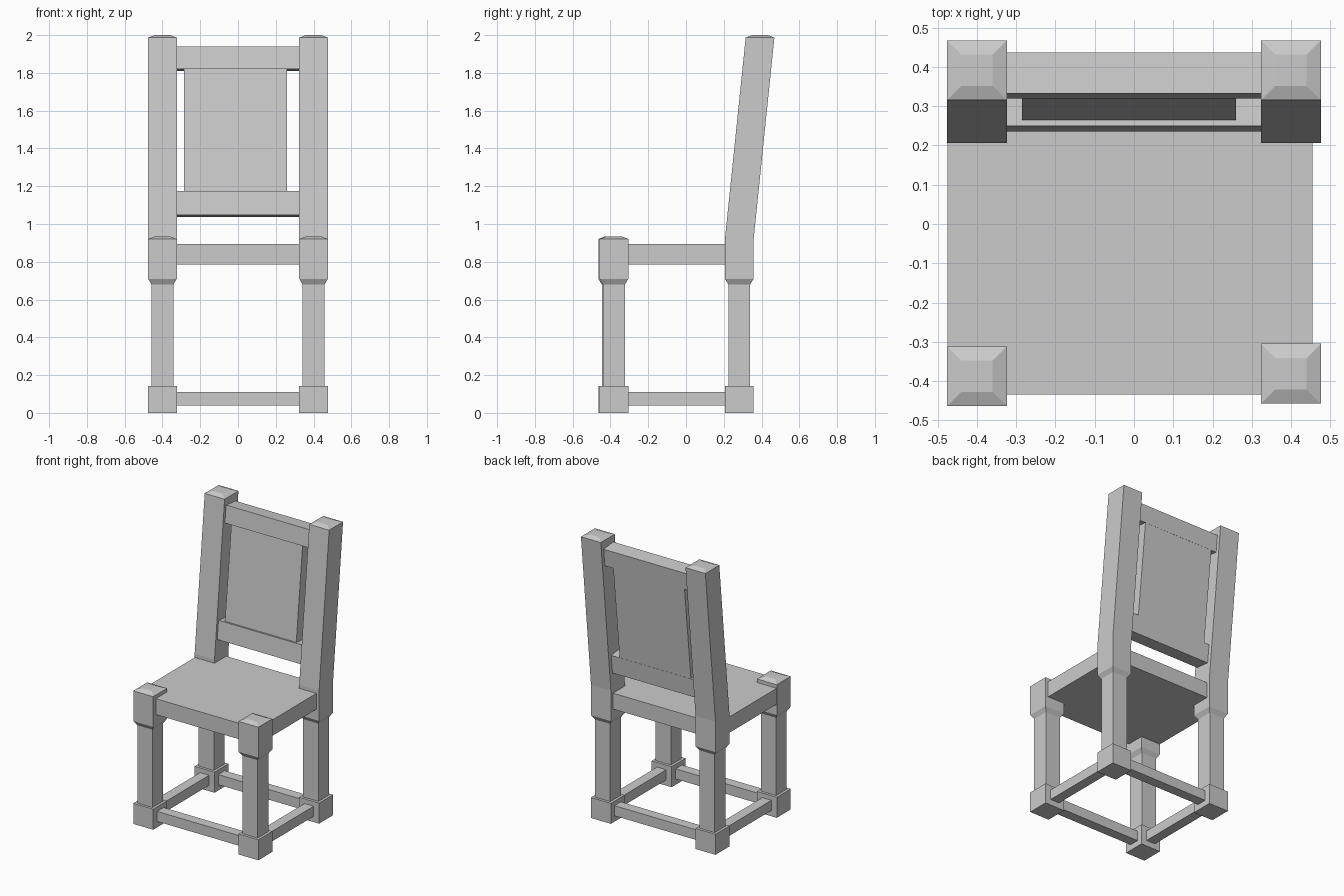
import bpy
import bmesh
import math
from mathutils import Matrix

cube = bpy.data.objects.get("Cube")
if cube:
    bpy.data.objects.remove(cube, do_unlink=True)

grey = bpy.data.materials.new("plain_grey")
grey.use_nodes = True
colour = (0.6, 0.6, 0.6, 1)
grey.diffuse_color = colour
grey.node_tree.nodes["Principled BSDF"].inputs["Base Color"].default_value = colour


def finish(name, bm):
    bmesh.ops.recalc_face_normals(bm, faces=bm.faces)
    mesh = bpy.data.meshes.new(name)
    bm.to_mesh(mesh)
    bm.free()
    mesh.materials.append(grey)
    obj = bpy.data.objects.new(name, mesh)
    bpy.context.collection.objects.link(obj)
    return obj


def box(name, xs, ys, zs, matrix=None):
    """Box between low and high limits, optionally moved by a matrix."""
    bm = bmesh.new()
    bmesh.ops.create_cube(bm, size=1)
    for v in bm.verts:
        v.co = [(a + b) / 2 + c * (b - a) for (a, b), c in zip((xs, ys, zs), v.co)]
    if matrix:
        bm.transform(matrix)
    return finish(name, bm)


def square_post(name, x, y, rings):
    """Loft squares given as (height, half width, backward shift)."""
    bm = bmesh.new()
    loops = []
    for z, h, shift in rings:
        loops.append([bm.verts.new((x + sx * h, y + shift + sy * h, z))
                      for sx, sy in ((-1, -1), (1, -1), (1, 1), (-1, 1))])
    for low, high in zip(loops, loops[1:]):
        for i in range(4):
            j = (i + 1) % 4
            bm.faces.new((low[i], low[j], high[j], high[i]))
    bm.faces.new(loops[0])
    bm.faces.new(loops[-1])
    return finish(name, bm)


# Legs: square foot, thinner shaft, flared block
WIDE, THIN, CAP = 0.076, 0.058, 0.04
LEG_X, BACK_Y = 0.4, 0.282
FRONT_Y = {"right": -0.388, "left": -0.381}
lower = [(0, WIDE, 0), (0.142, WIDE, 0), (0.142, THIN, 0),
         (0.68, THIN, 0), (0.71, WIDE, 0), (0.92, WIDE, 0)]
for side, sign in (("right", -1), ("left", 1)):
    x = sign * LEG_X
    square_post("front_leg_" + side, x, FRONT_Y[side], lower + [(0.935, CAP, 0)])
    square_post("back_post_" + side, x, BACK_Y,
                lower + [(1.987, WIDE, 0.11), (2.0, CAP, 0.11)])
    # Side stretcher between the feet
    box("side_stretcher_" + side, (x - 0.035, x + 0.035),
        (FRONT_Y[side], BACK_Y), (0.04, 0.11))

# Front and back stretchers
for name, y in (("front", -0.385), ("back", BACK_Y)):
    box(name + "_stretcher", (-LEG_X, LEG_X), (y - 0.035, y + 0.035), (0.04, 0.11))

# Seat slab
box("seat", (-0.475, 0.455), (-0.435, 0.335), (0.785, 0.895))

# Leaning backrest, laid out in a tilted frame
lean = Matrix.Translation((0, 0.25, 1.175)) @ Matrix.Rotation(-math.atan(0.108), 4, 'X')
box("lower_back_rail", (-0.36, 0.36), (0, 0.105), (-0.128, 0), lean)
box("upper_back_rail", (-0.36, 0.36), (0, 0.105), (0.65, 0.77), lean)
box("back_panel", (-0.285, 0.26), (0.015, 0.104), (-0.01, 0.66), lean)
